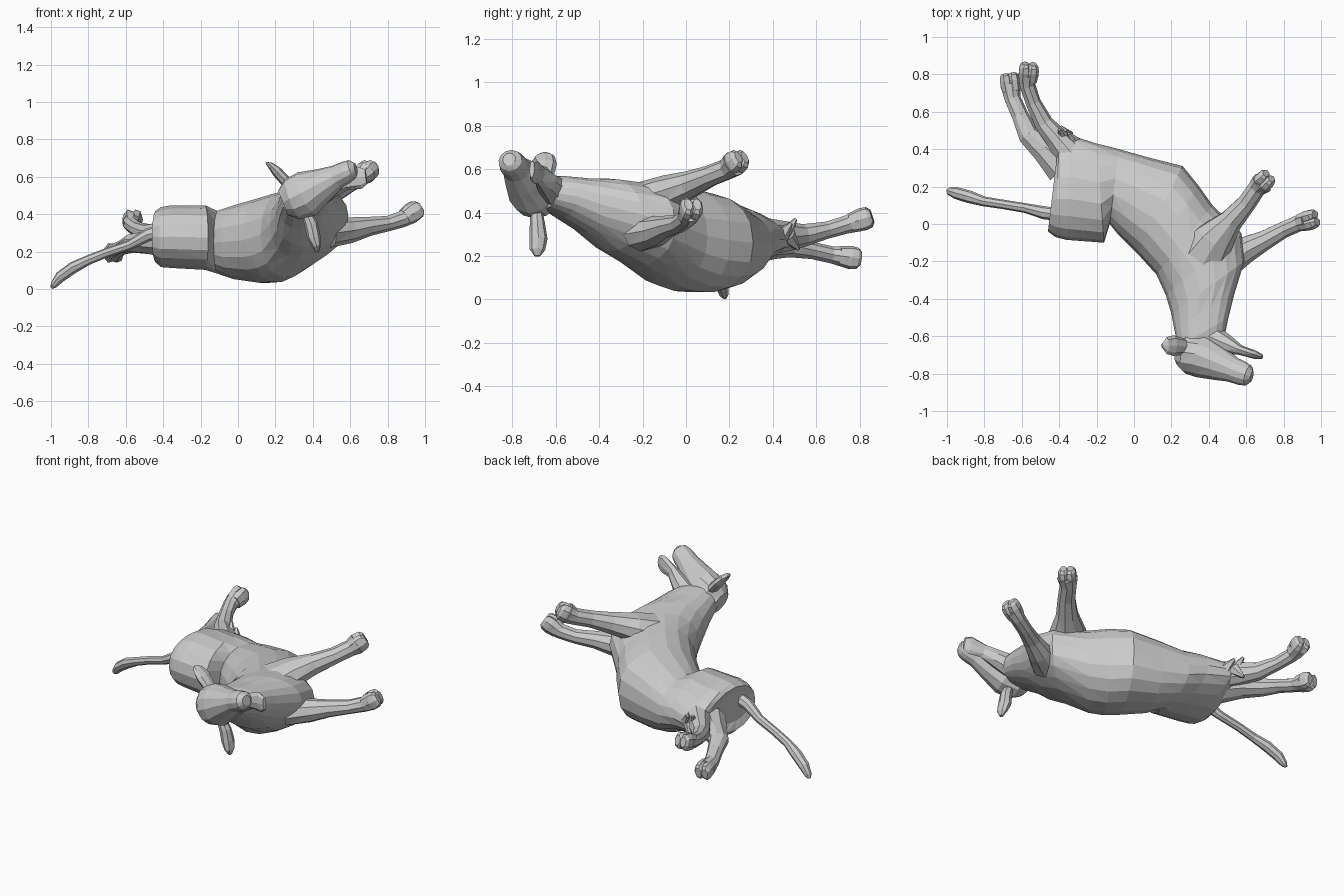
import bpy, math
from mathutils import Vector

Z, Y = Vector((0, 0, 1)), Vector((0, 1, 0))


def loft(name, rings):
    """Skin a list of equal-sized vertex rings and close both ends."""
    n = len(rings[0])
    verts = [v for r in rings for v in r]
    faces = []
    for i in range(len(rings) - 1):
        for j in range(n):
            k = (j + 1) % n
            a, b = i * n, (i + 1) * n
            faces += [(a + j, a + k, b + k), (a + j, b + k, b + j)]
    faces += [tuple(range(n))[::-1], tuple(range((len(rings) - 1) * n, len(rings) * n))]
    me = bpy.data.meshes.new(name)
    me.from_pydata(verts, [], faces)
    ob = bpy.data.objects.new(name, me)
    bpy.context.collection.objects.link(ob)
    bpy.context.view_layer.objects.active = ob
    bpy.ops.object.select_all(action='DESELECT')
    ob.select_set(True)
    bpy.ops.object.mode_set(mode='EDIT')
    bpy.ops.mesh.select_all(action='SELECT')
    bpy.ops.mesh.normals_make_consistent(inside=False)
    bpy.ops.object.mode_set(mode='OBJECT')
    return ob


def tube(name, path, sides=8, ref=Z):
    """Limb along (x, y, z, side radius, ref radius) points."""
    pts = [Vector(p[:3]) for p in path]
    rings = []
    for i, p in enumerate(path):
        d = (pts[min(i + 1, len(pts) - 1)] - pts[max(i - 1, 0)]).normalized()
        s = d.cross(ref).normalized()
        u = s.cross(d)
        rings.append([pts[i] + s * p[3] * math.cos(t) + u * p[-1] * math.sin(t)
                      for t in (2 * math.pi * j / sides for j in range(sides))])
    return loft(name, rings)


def slab(back, belly, lo, hi, taper=0, sides=18, e=0.88):
    """Upright torso section from spine to belly, narrowing towards the belly."""
    b, a = Vector((*back, 0)), Vector((*belly, 0))
    c, h = (a + b) / 2, (a - b) / 2
    ring = []
    for j in range(sides):
        t = 2 * math.pi * j / sides
        x, z = (math.copysign(abs(f) ** e, f) for f in (math.cos(t), math.sin(t)))
        z *= 1 - taper * max(0, x)
        ring.append(c + h * x + Z * ((lo + hi) / 2 + (hi - lo) / 2 * z))
    return ring


# Rump, belly, chest and neck, lying on one side
loft("body", [slab(*s) for s in (
    ((-.445, .00), (-.40, .26), .19, .37),
    ((-.46, -.04), (-.41, .38), .14, .42, .3),
    ((-.42, -.07), (-.40, .45), .115, .44, .45),
    ((-.36, -.085), (-.34, .475), .11, .45, .45),
    ((-.16, -.10), (-.20, .43), .10, .45, .25),
    ((-.13, .00), (-.08, .40), .08, .42, .1),
    ((-.09, -.05), (.08, .355), .05, .45),
    ((.02, -.16), (.26, .31), .03, .49),
    ((.07, -.215), (.345, .205), .035, .51),
    ((.12, -.27), (.42, .10), .06, .525, .1),
    ((.17, -.38), (.575, -.05), .15, .545, .15),
    ((.20, -.48), (.59, -.20), .22, .56, .15),
    ((.215, -.56), (.535, -.38), .31, .56),
    ((.235, -.66), (.505, -.50), .38, .57),
    ((.28, -.70), (.485, -.60), .42, .56))])

# Head and open mouth
tube("head", [(.24, -.69, .46, .07, .07), (.29, -.69, .48, .11, .115),
              (.37, -.71, .51, .115, .125), (.46, -.75, .56, .09, .09),
              (.53, -.78, .60, .068, .065), (.58, -.80, .625, .064, .06),
              (.61, -.81, .64, .056, .052), (.63, -.815, .645, .03, .03)], 12)
tube("lower_jaw", [(.42, -.61, .50, .07, .07), (.50, -.645, .54, .05, .055),
                   (.57, -.675, .575, .026, .047), (.65, -.70, .595, .022, .06),
                   (.685, -.71, .60, .012, .04)])

# Ears
tube("upper_ear", [(.31, -.67, .52, .02, .03), (.26, -.655, .57, .03, .045),
                   (.21, -.65, .625, .028, .055), (.175, -.65, .66, .018, .045),
                   (.15, -.65, .675, .006, .012)], 8, Y)
tube("lower_ear", [(.36, -.69, .42, .025, .025), (.39, -.685, .35, .036, .035),
                   (.405, -.68, .28, .036, .042), (.42, -.685, .23, .024, .036),
                   (.425, -.685, .20, .01, .014)], 8, Y)

# Legs: shoulder or thigh through joint to fetlock
legs = {
    "upper_front_leg": [(.35, -.20, .44, .15, .10), (.43, -.08, .49, .11, .085),
                        (.52, .02, .53, .065, .064), (.60, .11, .568, .052, .05),
                        (.655, .19, .60, .05, .05), (.685, .22, .625, .062, .062)],
    "lower_front_leg": [(.48, -.20, .30, .10, .08), (.60, -.135, .315, .072, .07),
                        (.70, -.085, .335, .054, .052), (.80, -.03, .35, .045, .042),
                        (.88, .005, .375, .045, .045), (.925, .018, .405, .055, .056)],
    "upper_hind_leg": [(-.32, .34, .29, .09, .09), (-.41, .45, .29, .065, .072),
                       (-.485, .54, .295, .052, .053), (-.54, .65, .32, .042, .04),
                       (-.57, .74, .345, .043, .042), (-.565, .80, .365, .056, .053)],
    "lower_hind_leg": [(-.38, .30, .25, .10, .09), (-.48, .40, .25, .075, .065),
                       (-.565, .475, .245, .058, .052), (-.61, .58, .225, .046, .04),
                       (-.65, .67, .205, .044, .04), (-.662, .745, .195, .056, .053)]}
for name, path in legs.items():
    tube(name, path, 9)
    # Cloven hoof: two blunt toes continuing the leg
    p, q = Vector(path[-1][:3]), Vector(path[-2][:3])
    d = (p - q).normalized()
    s = d.cross(Z).normalized()
    for k, side in (("a", -1), ("b", 1)):
        toe = [(*(p + d * t + s * side * .021), r, r * 1.6)
               for t, r in ((-.04, .028), (.015, .034), (.045, .031), (.06, .02))]
        tube(name + "_toe_" + k, toe, 7)

# Tail with tufted end
tube("tail", [(-.40, .05, .31, .035, .04), (-.48, .06, .29, .035, .035),
              (-.58, .085, .235, .026, .026), (-.70, .105, .195, .025, .025),
              (-.80, .12, .155, .026, .026), (-.88, .145, .115, .034, .032),
              (-.95, .165, .065, .032, .03), (-.985, .175, .022, .022, .02),
              (-.997, .18, .006, .008, .008)])

# Small udder points between the thighs
for i, (x, y, z) in enumerate(((-.35, .485, .35), (-.40, .505, .37), (-.39, .52, .23))):
    tube("teat_%d" % (i + 1), [(x + .03, y - .05, .29, .04, .04), (x, y, z, .008, .008)], 6)
